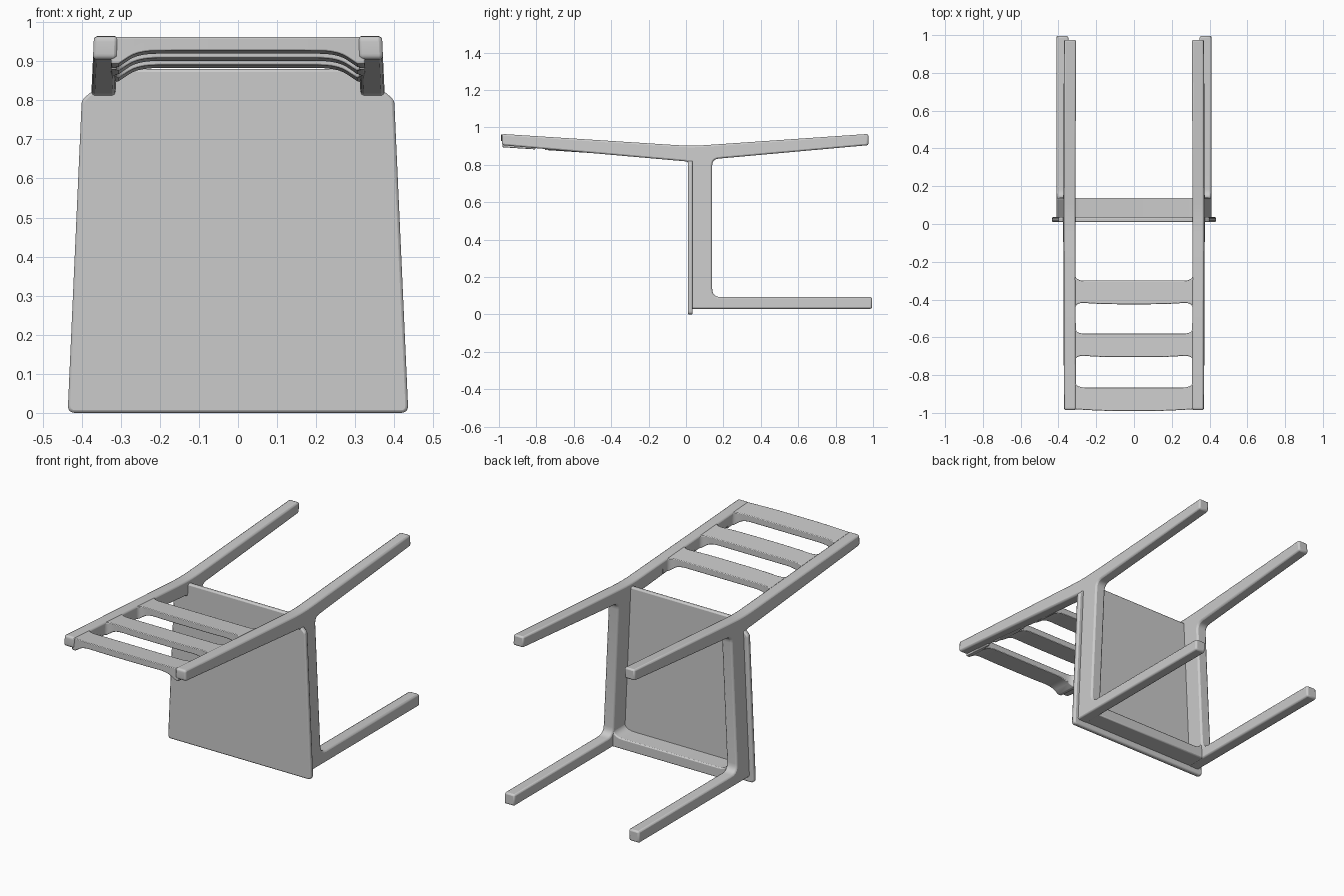
import bpy
import bmesh
from mathutils import Vector

cube = bpy.data.objects.get("Cube")
if cube:
    bpy.data.objects.remove(cube, do_unlink=True)


def rounded(corners, steps=5):
    """Outline from (u, v, radius) corners, each eased with a small curve."""
    points = []
    for i, (u, v, r) in enumerate(corners):
        here = Vector((u, v))
        before = Vector(corners[i - 1][:2]) - here
        after = Vector(corners[(i + 1) % len(corners)][:2]) - here
        if r == 0:
            points.append(here)
            continue
        a = here + before.normalized() * min(r, before.length * 0.48)
        b = here + after.normalized() * min(r, after.length * 0.48)
        for k in range(steps + 1):
            t = k / steps
            points.append(a * (1 - t) ** 2 + here * 2 * t * (1 - t) + b * t * t)
    return points


def prism(name, corners, low, high, place):
    """Extrude an outline from low to high; place maps (u, v, w) to x, y, z."""
    bm = bmesh.new()
    outline = rounded(corners)
    rings = [[bm.verts.new(place(p.x, p.y, w)) for p in outline] for w in (low, high)]
    for ring in rings:
        bm.faces.new(ring)
    for i in range(len(outline)):
        bm.faces.new((rings[0][i - 1], rings[0][i], rings[1][i], rings[1][i - 1]))
    bmesh.ops.recalc_face_normals(bm, faces=bm.faces)
    mesh = bpy.data.meshes.new(name)
    bm.to_mesh(mesh)
    bm.free()
    obj = bpy.data.objects.new(name, mesh)
    bpy.context.collection.objects.link(obj)
    return obj


def select(obj):
    bpy.ops.object.select_all(action='DESELECT')
    obj.select_set(True)
    bpy.context.view_layer.objects.active = obj


def soften(obj, width):
    bevel = obj.modifiers.new("Soft edges", 'BEVEL')
    bevel.width = width
    bevel.segments = 2
    bevel.limit_method = 'ANGLE'
    bevel.angle_limit = 0.7
    select(obj)
    bpy.ops.object.shade_smooth_by_angle(angle=0.7)


def mirrored(half):
    """Complete a symmetric outline from its +u half."""
    return half + [(-u, v, r) for u, v, r in reversed(half)]


# Side frames: back post, both legs and side apron in one profile
side_profile = [
    (-0.985, 0.965, 0.015), (0.03, 0.90, 0.08), (0.975, 0.965, 0),
    (0.975, 0.905, 0), (0.14, 0.83, 0.035), (0.14, 0.093, 0.045),
    (0.995, 0.093, 0), (0.995, 0.03, 0), (0.015, 0.03, 0),
    (0.015, 0.817, 0.02), (-0.985, 0.905, 0.015),
]
for label, side in (("left", 1), ("right", -1)):
    frame = prism(label + "_side_frame", side_profile, -0.031, 0.031,
                  lambda y, z, w: (side * (0.382 - 0.046 * z + w), y, z))
    soften(frame, 0.009)

# Seat board, wider at its front edge
seat = prism("seat_board", mirrored([
    (0.436, 0.0, 0.02), (0.40, 0.80, 0.01), (0.375, 0.823, 0.01),
    (0.33, 0.83, 0), (0.325, 0.88, 0),
]), 0.01, 0.036, lambda x, z, y: (x, y, z))
soften(seat, 0.007)

# Front apron with rounded inner corners
apron = prism("front_apron", mirrored([
    (0.36, 0.032, 0), (0.36, 0.17, 0), (0.347, 0.17, 0), (0.348, 0.09, 0.06),
]), 0.02, 0.138, lambda x, z, y: (x, y, z))
soften(apron, 0.006)


# Back slats lie in the sloping plane of the posts
def on_back(x, y, w):
    return (x, y, 0.90 - 0.065 * y + w)


arch = prism("slat_arch_cutter", mirrored([
    (0.33, 0.05, 0), (0.33, -0.07, 0), (0.305, -0.07, 0), (0.255, -0.037, 0.05),
]), -1.1, -0.2, lambda x, w, y: on_back(x, y, w))
arch.hide_render = True

slats = (("lower", -0.30, -0.415), ("middle", -0.58, -0.695), ("top", -0.865, -0.98))
for label, near, far in slats:
    half = [(0.31, near, 0.05), (0.31, near + 0.06, 0), (0.325, near + 0.06, 0)]
    if label == "top":
        half += [(0.325, far, 0)]
    else:
        half += [(0.325, far - 0.06, 0), (0.31, far - 0.06, 0), (0.31, far, 0.05)]
    half += [(0.16, far - 0.01, 0.1)]
    slat = prism(label + "_back_slat", mirrored(half), -0.1, -0.002, on_back)
    cut = slat.modifiers.new("Arch", 'BOOLEAN')
    cut.operation = 'INTERSECT'
    cut.solver = 'EXACT'
    cut.object = arch
    select(slat)
    bpy.ops.object.modifier_apply(modifier=cut.name)
    soften(slat, 0.005)
bpy.data.objects.remove(arch, do_unlink=True)
